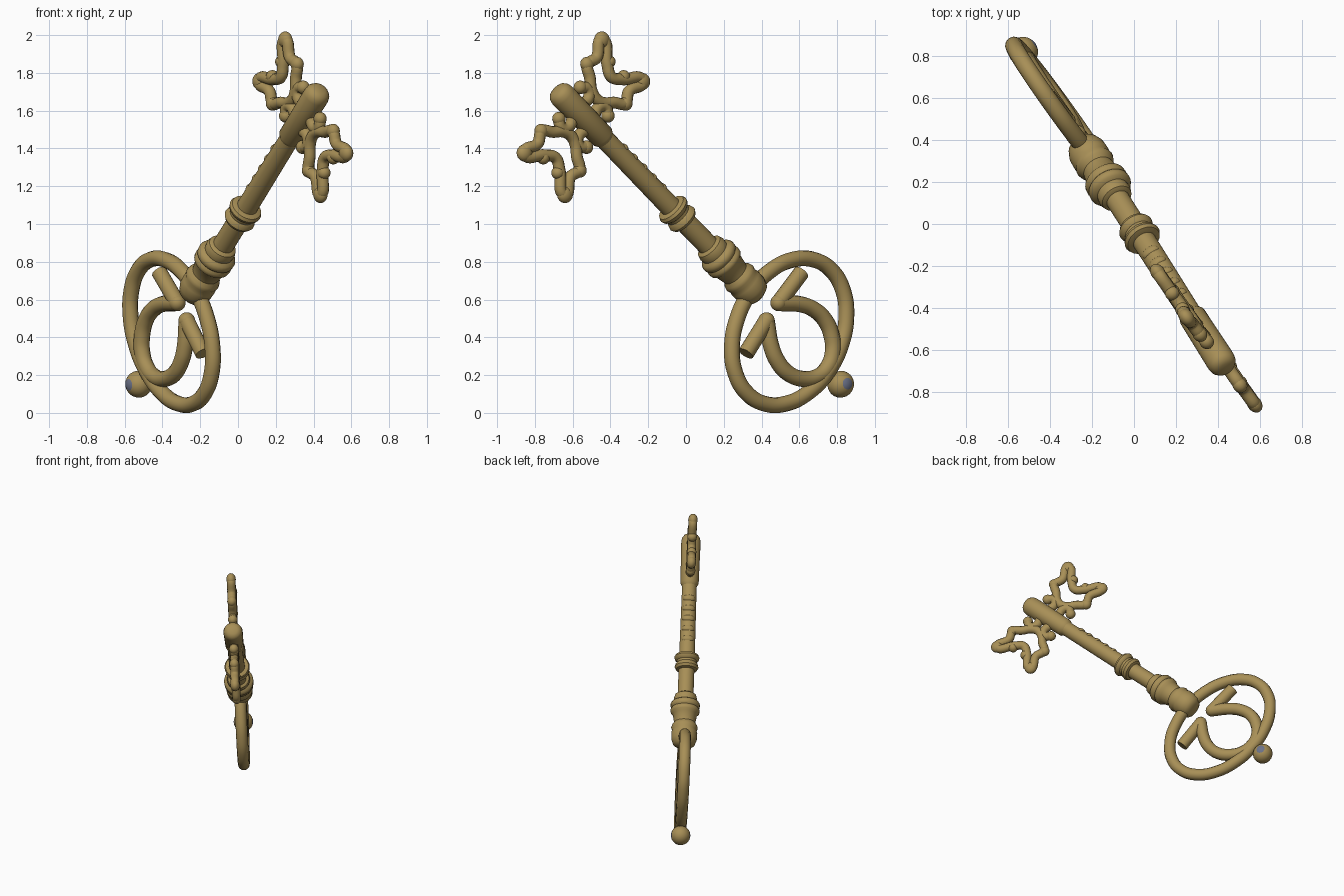
import bpy, bmesh, math
from mathutils import Vector, Matrix

cube = bpy.data.objects.get("Cube")
if cube:
    bpy.data.objects.remove(cube, do_unlink=True)

# Key frame: local x runs along the shaft, y towards the upper bit, z is the thickness
along = Vector((0.407, -0.637, 0.655)).normalized()
across = Vector((-0.415, 0.531, 0.739))
across = (across - along * across.dot(along)).normalized()
normal = along.cross(across)
FRAME = Matrix((along, across, normal)).transposed().to_4x4()
FRAME.translation = (0.025, -0.045, 1.053)


def material(name, color):
    m = bpy.data.materials.new(name)
    m.use_nodes = True
    m.diffuse_color = (*color, 1)
    m.node_tree.nodes["Principled BSDF"].inputs["Base Color"].default_value = (*color, 1)
    return m


BRASS = material("aged brass", (0.39, 0.275, 0.094))
GEM = material("blue grey", (0.15, 0.17, 0.25))


def smooth(ob):
    bpy.ops.object.select_all(action="DESELECT")
    ob.select_set(True)
    bpy.context.view_layer.objects.active = ob
    if ob.type == "CURVE":
        bpy.ops.object.convert(target="MESH")
    bpy.ops.object.shade_smooth_by_angle(angle=math.radians(40))


def place(name, data):
    """Link brass geometry in the key frame, smooth-shaded."""
    data.materials.append(BRASS)
    ob = bpy.data.objects.new(name, data)
    bpy.context.collection.objects.link(ob)
    ob.matrix_world = FRAME
    smooth(ob)
    return ob


def finish(name, bm):
    bmesh.ops.recalc_face_normals(bm, faces=bm.faces)
    mesh = bpy.data.meshes.new(name)
    bm.to_mesh(mesh)
    bm.free()
    return place(name, mesh)


def lathe(name, profile, sides=28):
    """Revolve (position, radius) pairs around the shaft axis."""
    bm = bmesh.new()
    rings = []
    for x, r in profile:
        angles = [2 * math.pi * i / sides for i in range(sides)]
        rings.append([bm.verts.new((x, r * math.cos(a), r * math.sin(a))) for a in angles])
    for a, b in zip(rings, rings[1:]):
        for i in range(sides):
            j = (i + 1) % sides
            bm.faces.new((a[i], a[j], b[j], b[i]))
    bm.faces.new(rings[0])
    bm.faces.new(rings[-1])
    finish(name, bm)


def tube(name, paths, radius):
    """Sweep a round section along smooth (points, closed) paths."""
    cu = bpy.data.curves.new(name, "CURVE")
    cu.dimensions = "3D"
    cu.bevel_depth = radius
    cu.bevel_resolution = 4
    cu.use_fill_caps = True
    cu.resolution_u = 8
    for pts, closed in paths:
        sp = cu.splines.new("BEZIER")
        sp.bezier_points.add(len(pts) - 1)
        sp.use_cyclic_u = closed
        for bp, (x, y) in zip(sp.bezier_points, pts):
            bp.co = (x, y, 0)
            bp.handle_left_type = bp.handle_right_type = "AUTO"
    place(name, cu)


def blobs(name, items):
    """Ellipsoids given as (centre, radii), with their poles on the two flat sides."""
    bm = bmesh.new()
    for centre, radii in items:
        m = Matrix.Translation(centre) @ Matrix.Diagonal((*radii, 1))
        bmesh.ops.create_uvsphere(bm, u_segments=24, v_segments=14, radius=1, matrix=m)
    return finish(name, bm)


# Shaft, rounded thick tip and collars
lathe("shaft", [(-0.62, 0.057), (0, 0.057), (0.66, 0.052)])
lathe("shaft_tip", [(0.60, 0.052), (0.625, 0.066), (0.955, 0.070), (0.98, 0.065),
                    (0.998, 0.052), (1.008, 0.03)])
lathe("middle_collar", [(-0.065, 0.057), (-0.058, 0.076), (-0.04, 0.086), (-0.018, 0.08),
                        (-0.008, 0.07), (0.008, 0.072), (0.018, 0.085), (0.035, 0.091),
                        (0.052, 0.083), (0.06, 0.057)])
lathe("lower_collar", [(-0.25, 0.057), (-0.262, 0.076), (-0.285, 0.083), (-0.31, 0.08),
                       (-0.32, 0.098), (-0.335, 0.106), (-0.355, 0.105), (-0.365, 0.096),
                       (-0.38, 0.105), (-0.40, 0.103), (-0.415, 0.088), (-0.48, 0.076),
                       (-0.50, 0.090), (-0.52, 0.096), (-0.54, 0.088), (-0.56, 0.094),
                       (-0.61, 0.092), (-0.65, 0.078), (-0.67, 0.045)])

# Row of shallow bumps along the upper edge of the shaft
blobs("shaft_bumps", [((0.17 + 0.08 * i, 0.032, 0), (0.03, 0.03, 0.045)) for i in range(5)])

# Oval bow ring
oval = [(-0.938 + 0.322 * math.cos(a), -0.012 + 0.432 * math.sin(a))
        for a in (math.tau * i / 16 for i in range(16))]
tube("bow_ring", [(oval, True)], 0.042)

# Inner horseshoe with two outward hooks
half = [(-0.90, 0.148), (-0.98, 0.183), (-1.07, 0.188), (-1.16, 0.15), (-1.225, 0.08)]
arc = [(-0.795, 0.065)] + half + [(-1.245, 0)]
arc += [(x, -y) for x, y in reversed(arc[:-1])]
hooks = [([(-0.80, s * 0.285), (-0.79, s * 0.06)], False) for s in (1, -1)]
tube("bow_horseshoe", [(arc, False)] + hooks, 0.043)
blobs("hook_corners", [((-0.79, s * 0.062, 0), (0.044, 0.044, 0.044)) for s in (1, -1)])

# End ball with a coloured spot on each flat side
ball = blobs("bow_ball", [((-1.365, -0.01, 0), (0.07, 0.072, 0.07))])
ball.data.materials.append(GEM)
for p in ball.data.polygons:
    if abs(p.normal.z) > 0.9:
        p.material_index = 1

# Ornate star-shaped bits on both sides of the tip
MID = 0.782
star = [(0, 0.285), (0.06, 0.318), (0.168, 0.397), (0.135, 0.30), (0.155, 0.235),
        (0.10, 0.19), (0.05, 0.145), (0, 0.13)]
star += [(-x, y) for x, y in reversed(star[1:-1])]
scroll = [(0.115, 0.11), (0.075, 0.135), (0.04, 0.105), (0.06, 0.03)]
knobs = [((0.168, 0.397), 0.045), ((0.16, 0.235), 0.038),
         ((0.06, 0.338), 0.034), ((0.115, 0.11), 0.036)]
for label, s in (("upper", 1), ("lower", -1)):
    paths = [([(MID + x, s * y) for x, y in star], True)]
    paths += [([(MID + m * x, s * y) for x, y in scroll], False) for m in (1, -1)]
    tube(label + "_bit_frame", paths, 0.031)
    blobs(label + "_bit_knobs", [((MID + m * x, s * y, 0), (r, r, 0.034))
                                 for (x, y), r in knobs for m in (1, -1)])
